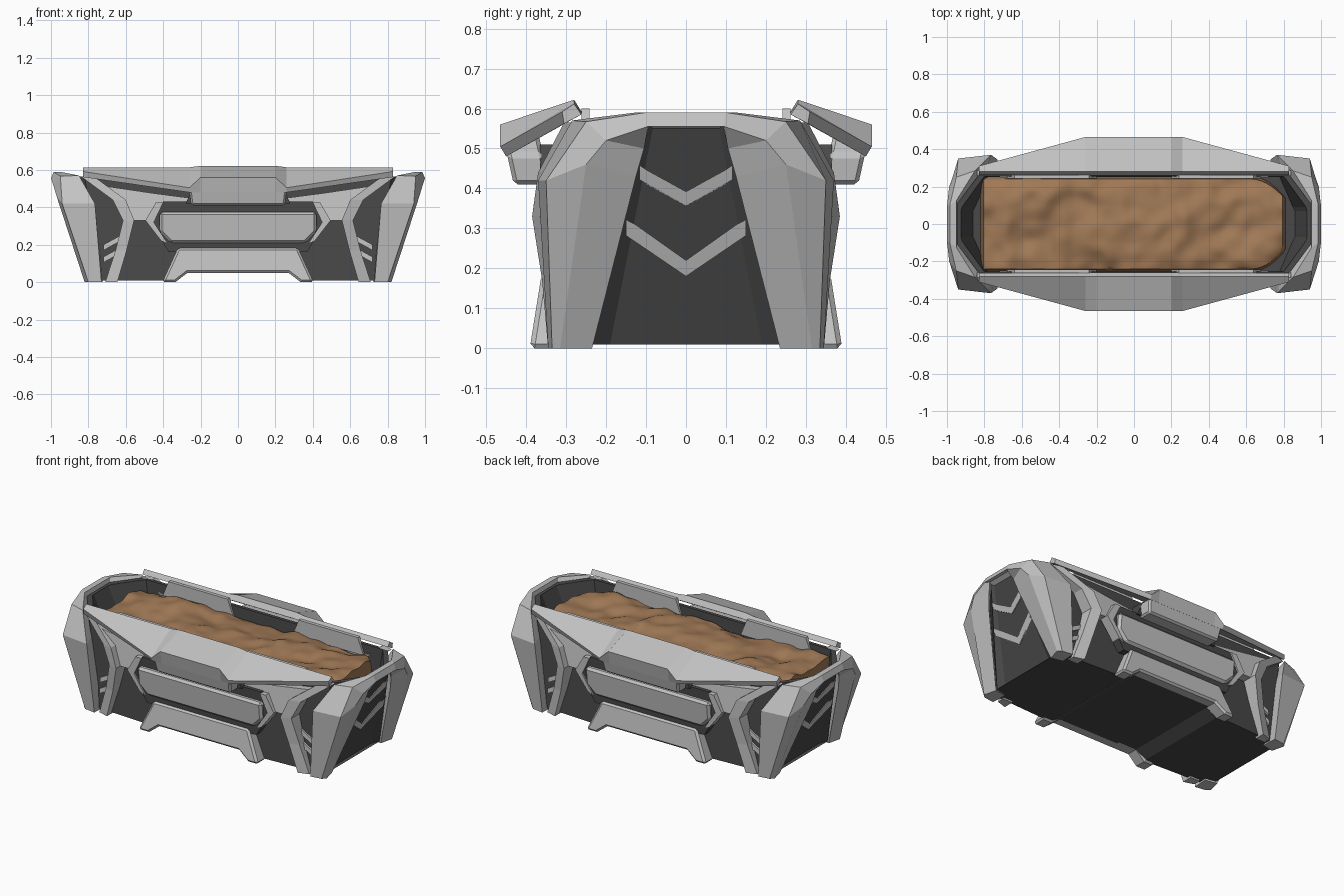
import bpy, bmesh, math
from mathutils import Vector, noise

if "Cube" in bpy.data.objects:
    bpy.data.objects.remove(bpy.data.objects["Cube"])


def material(name, rgb):
    m = bpy.data.materials.new(name)
    m.diffuse_color = (*rgb, 1)
    m.use_nodes = True
    m.node_tree.nodes["Principled BSDF"].inputs["Base Color"].default_value = m.diffuse_color
    return m


LIGHT = material("light_grey_metal", (0.54, 0.54, 0.54))
DARK = material("dark_grey_metal", (0.066, 0.066, 0.066))
SOIL = material("brown_soil", (0.35, 0.19, 0.092))


def finish(bm, name, mat, mirror="", bevel=0.0):
    """Mirror across the given axes, weld, and make the object."""
    for axis in mirror:
        i = "xy".index(axis)
        new = bmesh.ops.duplicate(bm, geom=bm.verts[:] + bm.edges[:] + bm.faces[:])["geom"]
        for v in new:
            if isinstance(v, bmesh.types.BMVert):
                v.co[i] = -v.co[i]
    bmesh.ops.remove_doubles(bm, verts=bm.verts[:], dist=1e-4)
    bmesh.ops.recalc_face_normals(bm, faces=bm.faces[:])
    me = bpy.data.meshes.new(name)
    bm.to_mesh(me)
    bm.free()
    me.materials.append(mat)
    ob = bpy.data.objects.new(name, me)
    bpy.context.collection.objects.link(ob)
    if bevel:
        b = ob.modifiers.new("chamfer", "BEVEL")
        b.width, b.segments, b.limit_method = bevel, 1, "ANGLE"
        b.angle_limit = math.radians(40)
    return ob


def loft(name, rings, mat, mirror="", closed=True, bevel=0.0):
    """Skin between rings of points; closed rings get end caps."""
    bm = bmesh.new()
    vs = [[bm.verts.new(p) for p in r] for r in rings]
    n = len(rings[0])
    for a, b in zip(vs, vs[1:]):
        for i in range(n if closed else n - 1):
            j = (i + 1) % n
            bm.faces.new((a[i], a[j], b[j], b[i]))
    if closed:
        bm.faces.new(vs[0])
        bm.faces.new(vs[-1])
    return finish(bm, name, mat, mirror, bevel)


def prism(name, pts, offset, mat, mirror="", bevel=0.0):
    """Slab made of an outline and its copy moved by offset."""
    back = [Vector(p) + Vector(offset) for p in pts]
    return loft(name, [pts, back], mat, mirror, True, bevel)


def side_plate(name, xz, y, slope, depth, mat, mirror="y", bevel=0.0):
    """Outline on the front side, leaning by slope, copied to the back."""
    pts = [(x, -(y + slope * z), z) for x, z in xz]
    return prism(name, pts, (0, depth, 0), mat, mirror, bevel)


def sym(half):
    """Complete a right-half outline with its left half."""
    return half + [(-x, z) for x, z in reversed(half)]


# Hull: trough with recessed sloped ends, raised belly and an open top
bottom = [(.77, 0, .01), (.77, .19, .01), (.793, .235, .01), (.73, .30, .01),
          (.34, .32, .01), (.27, .32, .05), (0, .32, .05)]


def rim(end, yend, edge, yedge, xside, yside, z):
    return [(end, 0, z), (end, yend, z), (edge, yedge, z), (xside, yside, z),
            (.34, yside, z), (.27, yside, z), (0, yside, z)]


floor = rim(.86, .07, .85, .09, .78, .25, .42)
loft("hull", [[(x, 0, z) for x, y, z in bottom], bottom,
              rim(.945, .08, .958, .092, .82, .275, .565),
              rim(.925, .07, .92, .09, .80, .255, .565),
              floor, [(x, 0, z) for x, y, z in floor]], DARK, "xy", closed=False)

# End frames: one faceted arch at each end, pillar - bridge - pillar
arch = [
    [(.80, .235, 0), (.82, .315, 0), (.80, .335, 0), (.73, .345, 0), (.725, .25, 0)],
    [(.945, .125, .43), (.97, .25, .46), (.94, .35, .42), (.765, .37, .42), (.79, .285, .42)],
    [(.96, .105, .50), (.988, .20, .52), (.95, .25, .567), (.85, .285, .57), (.83, .255, .53)],
    [(.968, .09, .566), (1.0, .095, .555), (.985, .10, .59), (.95, .125, .59), (.94, .10, .55)],
]
arch += [[(x, -y, z) for x, y, z in r] for r in reversed(arch)]
loft("end_frame", arch, LIGHT, "x")

# Chevron stripes: a V on the end panel, tips folding onto the recess walls
for name, y, yk, ze, zc, t in (("upper_chevron", .116, .098, .458, .392, .036),
                               ("lower_chevron", .15, .127, .322, .22, .04)):
    top = [(-y, ze), (-yk, ze - .012), (0, zc), (yk, ze - .012), (y, ze)]
    yz = top + [(b, z - t) for b, z in reversed(top)]
    prism(name, [((.793 + .3 * z) if abs(b) == y else (.772 + .315 * z), b, z) for b, z in yz],
          (-.009, 0, 0), LIGHT, "x")

# Short stripes in the bays between pillars and fins
for k, z in enumerate((.17, .105)):
    side_plate(f"bay_stripe_{k + 1}", [(.72, z), (.72, z + .03), (.61, z + .09), (.61, z + .06)],
               .318, -.08, .03, LIGHT, "xy")

# Bent fins beside the corners
fin = [(.645, .71, .345, .28, 0), (.595, .655, .36, .28, .17), (.555, .615, .385, .27, .33),
       (.60, .67, .37, .27, .44), (.77, .84, .305, .26, .565)]
loft("corner_fin", [[(a, -yo, z), (b, -yo + .02, z), (b, -yi, z), (a, -yi, z)]
                    for a, b, yo, yi, z in fin], LIGHT, "xy")

# Shoulder plates under the wings
side_plate("shoulder_plate", [(.72, .515), (.45, .475), (.22, .445), (.26, .42), (.41, .41),
                              (.48, .33), (.57, .33), (.63, .44)], .39, -.14, .07, LIGHT, "xy")

# Dark backing frame, side panel, brackets and lower skirt
side_plate("panel_backing", sym([(.40, .43), (.47, .33), (.37, .16)]), .352, 0, .09, DARK)
side_plate("side_panel", sym([(.42, .375), (.42, .27), (.36, .21)]), .345, .1, .08, LIGHT, bevel=.014)
side_plate("panel_bracket", [(.40, .425), (.44, .425), (.495, .33), (.41, .22), (.375, .205),
                             (.45, .32)], .362, 0, .06, LIGHT, "xy")
side_plate("lower_skirt", sym([(.32, .185), (.405, 0), (.335, 0), (.27, .05)]), .391, -.16, .09,
           LIGHT, bevel=.012)

# Side wings: tilted plates with a raised middle stepping down to the tips
wing_mid = [(.28, .622), (.465, .56), (.45, .48), (.26, .59)]
wing_step = [(.28, .614), (.465, .505), (.45, .48), (.26, .588)]
wing_tip = [(.28, .612), (.31, .592), (.305, .562), (.262, .585)]
loft("side_wing", [[(x, -y, z) for y, z in s] for x, s in
                   ((-.83, wing_tip), (-.26, wing_step), (-.20, wing_mid),
                    (.20, wing_mid), (.26, wing_step), (.83, wing_tip))], LIGHT, "y")

# Centre block hanging below each wing, on a dark core
side_plate("wing_block", sym([(.19, .552), (.26, .485), (.25, .41)]), .34, .222, .09, LIGHT, bevel=.01)
side_plate("wing_block_core", sym([(.24, .51), (.28, .42)]), .365, 0, .10, DARK)

# Light plates on the inner walls below the wings
side_plate("inner_plate", [(.20, .50), (.24, .60), (.64, .60), (.68, .50)], .262, 0, .02, LIGHT, "xy")

# Soil: lumpy surface dropping off at its rim
bm = bmesh.new()
NX, NY = 110, 36
grid = []
for i in range(NX + 1):
    row = []
    for j in range(NY + 1):
        x, y = -.82 + 1.63 * i / NX, -.255 + .51 * j / NY
        # the right end narrows to follow the trough
        y *= 1 - .45 * max(0, (x - .62) / .19) ** 2
        z = .537 + .035 * noise.noise((x * 4, y * 5, 1.3)) + .02 * noise.noise((x * 11, y * 11, 4.7))
        z -= .03 * (abs(j / NY - .5) * 2) ** 4
        if i in (0, NX) or j in (0, NY):
            z = .42
        row.append(bm.verts.new((x, y, z)))
    grid.append(row)
for a, b in zip(grid, grid[1:]):
    for j in range(NY):
        bm.faces.new((a[j], b[j], b[j + 1], a[j + 1]))
soil = finish(bm, "soil", SOIL)
bpy.context.view_layer.objects.active = soil
soil.select_set(True)
bpy.ops.object.shade_smooth_by_angle(angle=math.radians(50))
